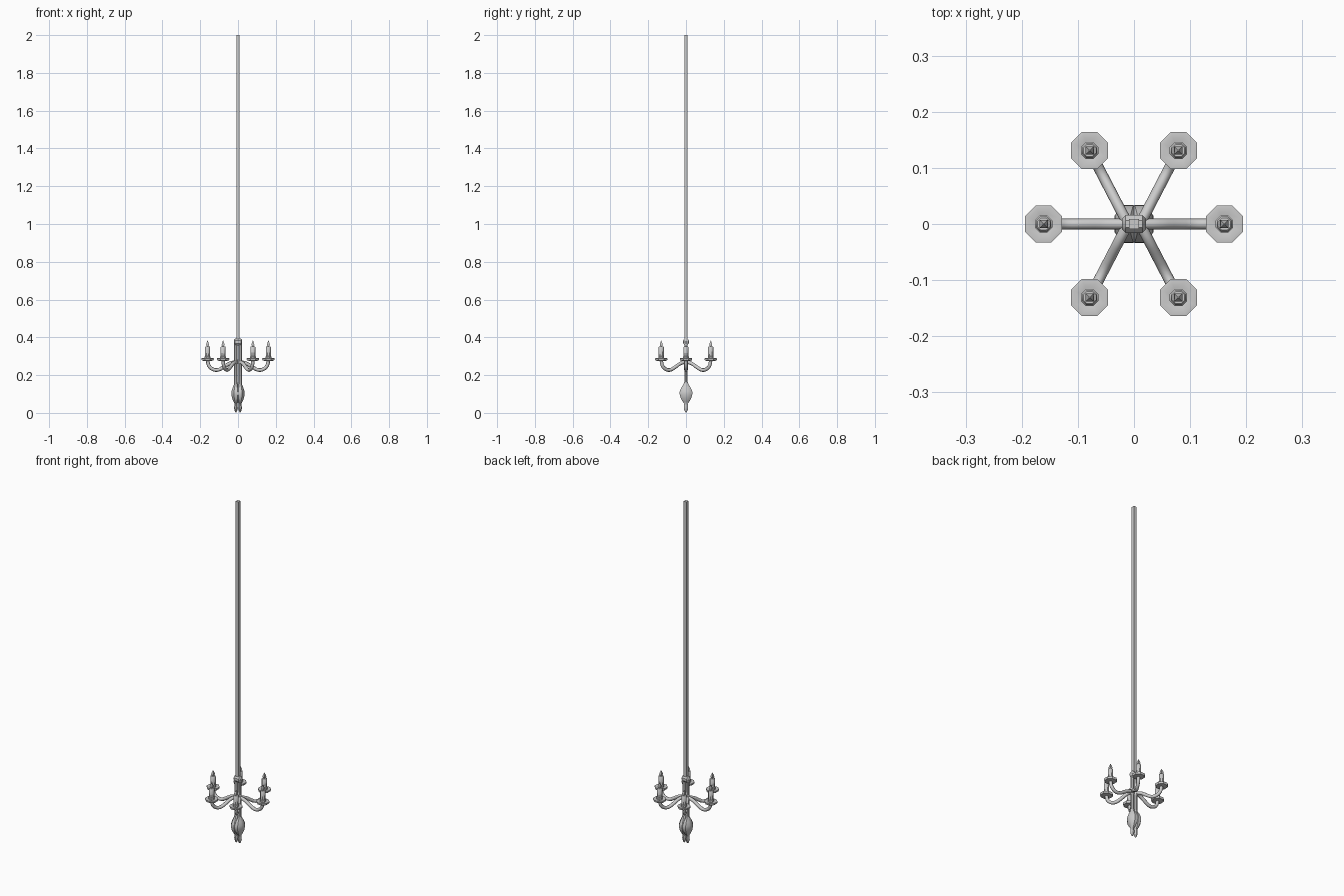
import bpy, bmesh
from math import pi, cos, sin, radians
from mathutils import Matrix

if "Cube" in bpy.data.objects:
    bpy.data.objects.remove(bpy.data.objects["Cube"])


def finish(name, bm, loc=(0, 0, 0)):
    bmesh.ops.recalc_face_normals(bm, faces=bm.faces)
    me = bpy.data.meshes.new(name)
    bm.to_mesh(me)
    bm.free()
    ob = bpy.data.objects.new(name, me)
    bpy.context.collection.objects.link(ob)
    ob.location = loc
    bpy.ops.object.select_all(action='DESELECT')
    ob.select_set(True)
    bpy.context.view_layer.objects.active = ob
    bpy.ops.object.shade_smooth_by_angle(angle=radians(40))
    return ob


def lathe(name, profile, loc, sides=8):
    """profile rows: (x radius, y radius, z), flat sides facing the axes"""
    bm = bmesh.new()
    k = 1 / cos(pi / sides)
    rings = []
    for rx, ry, z in profile:
        rings.append([bm.verts.new((rx * k * cos(2 * pi * (i + .5) / sides),
                                    ry * k * sin(2 * pi * (i + .5) / sides), z))
                      for i in range(sides)])
    for a, b in zip(rings, rings[1:]):
        for i in range(sides):
            j = (i + 1) % sides
            bm.faces.new((a[i], a[j], b[j], b[i]))
    bm.faces.new(rings[0])
    bm.faces.new(rings[-1])
    return finish(name, bm, loc)


# hanging rod
bm = bmesh.new()
bmesh.ops.create_cube(bm, size=1, matrix=Matrix.Translation((0, 0, 1.185))
                      @ Matrix.Diagonal((.018, .018, 1.63, 1)))
finish("hanging_rod", bm)

# rounded knuckle joining rod and twin stems
knuckle = lathe("top_knuckle", [(.010, .010, -.021), (.018, .016, -.015),
                                (.018, .016, .015), (.010, .010, .021)], (0, 0, .376))
knuckle.rotation_euler = (0, pi / 2, 0)

# twin turned stems with bulb and finial
stem = [(.003, .003, .003), (.007, .008, .012), (.010, .012, .026), (.008, .010, .040),
        (.008, .009, .050), (.013, .018, .060), (.021, .029, .080), (.024, .034, .100),
        (.023, .033, .115), (.017, .024, .135), (.011, .014, .150), (.009, .009, .165),
        (.009, .008, .25), (.010, .012, .262), (.010, .012, .280), (.009, .009, .292),
        (.009, .009, .365)]
for s in (-1, 1):
    lathe("stem", stem, (s * .011, 0, 0))

# six candle arms
arm_path = [(0, .270), (.22, .262), (.45, .241), (.66, .227), (.84, .233), (.96, .252), (1, .280)]
tray = [(.012, .012, .274), (.030, .030, .277), (.033, .033, .283), (.033, .033, .289),
        (.027, .027, .290), (.017, .017, .287)]
candle = [(.0155, .0155, .284), (.0155, .0155, .298), (.0135, .0135, .300),
          (.0135, .0135, .348), (.011, .011, .351)]
flame = [(.003, .003, .350), (.0075, .0075, .359), (.006, .006, .368), (.001, .001, .382)]

for s in (-1, 1):
    for tx, ty in ((.161, 0), (.079, .131), (.079, -.131)):
        x = s * tx
        cu = bpy.data.curves.new("arm", 'CURVE')
        cu.dimensions = '3D'
        cu.resolution_u = 3
        cu.bevel_depth = .0095
        cu.bevel_resolution = 2
        cu.use_fill_caps = True
        sp = cu.splines.new('BEZIER')
        sp.bezier_points.add(len(arm_path) - 1)
        for p, (t, z) in zip(sp.bezier_points, arm_path):
            p.co = (s * .011 + (x - s * .011) * t, ty * t, z)
            p.handle_left_type = p.handle_right_type = 'AUTO'
        bpy.context.collection.objects.link(bpy.data.objects.new("arm", cu))
        lathe("drip_tray", tray, (x, ty, 0))
        lathe("candle", candle, (x, ty, 0))
        lathe("flame", flame, (x, ty, 0), 4)
